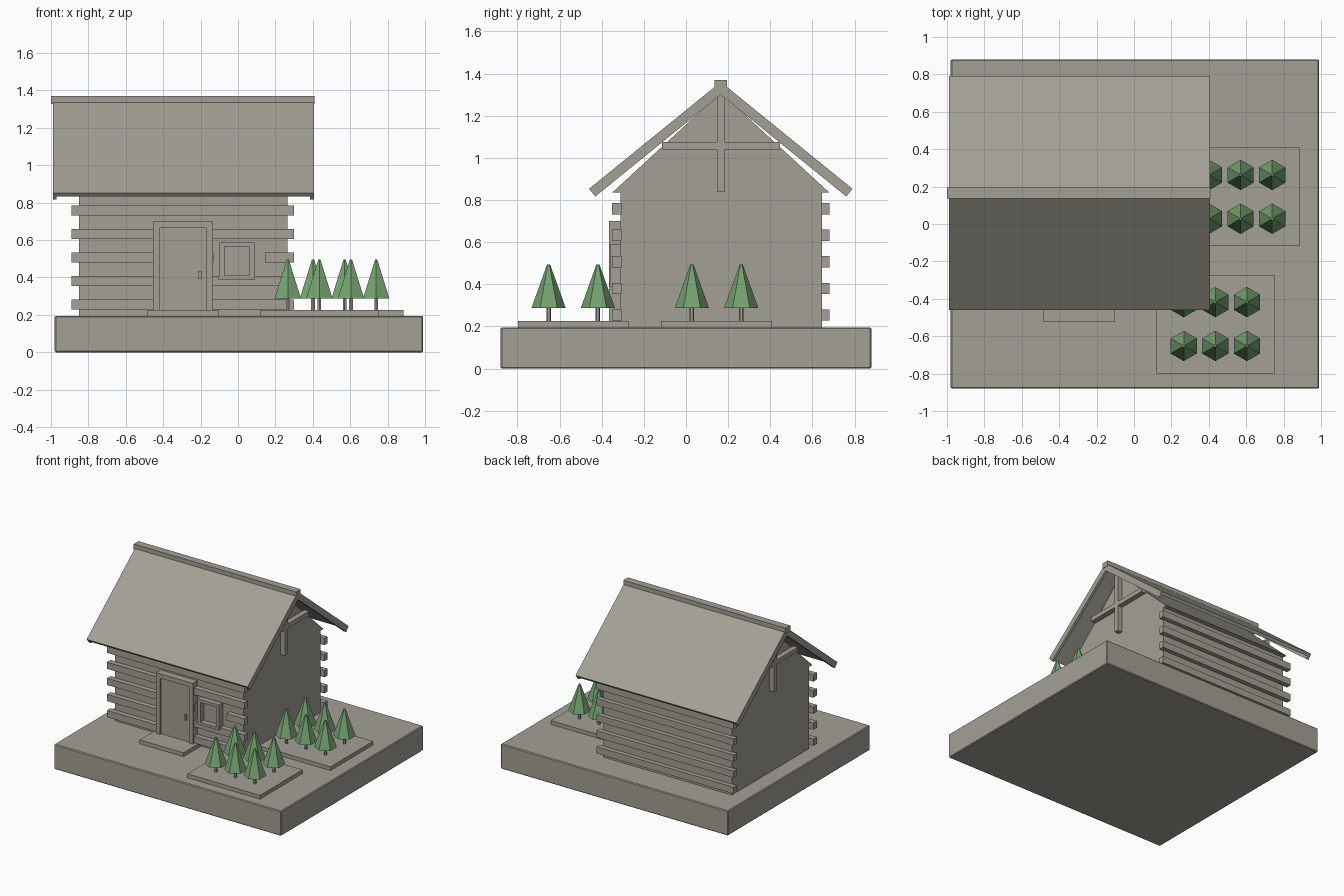
import bpy
from math import pi
from mathutils import Vector

cube = bpy.data.objects.get("Cube")
if cube:
    bpy.data.objects.remove(cube, do_unlink=True)


def material(name, colour):
    mat = bpy.data.materials.new(name)
    mat.use_nodes = True
    mat.diffuse_color = colour
    mat.node_tree.nodes["Principled BSDF"].inputs["Base Color"].default_value = colour
    return mat


stone = material("warm_grey", (0.37, 0.35, 0.305, 1))
green = material("leaf_green", (0.18, 0.36, 0.165, 1))


def mesh_object(name, verts, faces, mat):
    mesh = bpy.data.meshes.new(name)
    mesh.from_pydata(verts, [], faces)
    mesh.materials.append(mat)
    obj = bpy.data.objects.new(name, mesh)
    bpy.context.collection.objects.link(obj)
    return obj


def prism(name, profile, x0, x1, mat=stone):
    """Extrude a y-z profile (counter-clockwise seen from +x) along x."""
    n = len(profile)
    verts = [(x, y, z) for x in (x0, x1) for y, z in profile]
    faces = [tuple(reversed(range(n))), tuple(range(n, 2 * n))]
    faces += [(i, (i + 1) % n, n + (i + 1) % n, n + i) for i in range(n)]
    return mesh_object(name, verts, faces, mat)


def box(name, x0, x1, y0, y1, z0, z1):
    return prism(name, [(y0, z0), (y1, z0), (y1, z1), (y0, z1)], x0, x1)


def cone(name, x, y, z0, z1, r0, r1, sides, mat):
    bpy.ops.mesh.primitive_cone_add(vertices=sides, radius1=r0, radius2=r1,
                                    depth=z1 - z0, location=(x, y, (z0 + z1) / 2))
    obj = bpy.context.object
    obj.name = name
    obj.data.materials.append(mat)


GROUND = 0.195
MID = 0.165          # ridge line in y
WALL_L, WALL_R = -0.85, 0.265

# Ground slab with softened edges
base = box("ground_slab", -0.98, 0.99, -0.88, 0.88, 0, GROUND)
bevel = base.modifiers.new("edge", "BEVEL")
bevel.width = 0.006

# Cabin walls and gabled attic
box("walls", WALL_L, WALL_R, -0.31, 0.645, GROUND, 0.835)
prism("attic", [(-0.35, 0.835), (0.68, 0.835), (MID, 1.31)], WALL_L, WALL_R)

# Logs on front and back; one front log is split around the window
for i in range(5):
    z = 0.228 + i * 0.126
    box("back_log", -0.89, 0.3, 0.64, 0.68, z, z + 0.053)
    spans = [(-0.89, -0.13), (0.145, 0.3)] if i == 2 else [(-0.89, 0.3)]
    for x0, x1 in spans:
        box("front_log", x0, x1, -0.35, -0.305, z, z + 0.053)

# Roof halves, each with a barge board at both ends
for side in (-1, 1):
    top = Vector((0, 1.36))
    eave = Vector((side * 0.625, 0.853))
    slope = (eave - top).normalized()
    inward = Vector((slope.y * side, -slope.x * side))
    if inward.y > 0:
        inward = -inward

    def slab(t):
        drop = Vector((0, t / inward.y))
        pts = [top, eave, eave + inward * t, top + drop]
        pts = [(MID + p.x, p.y) for p in pts]
        return pts if side < 0 else pts[::-1]

    prism("roof_panel", slab(0.024), -0.985, 0.4)
    for x in (-0.99, 0.385):
        prism("barge_board", slab(0.047), x, x + 0.02)
box("ridge_cap", -1.0, 0.408, MID - 0.029, MID + 0.029, 1.328, 1.37)

# Cross timbers on both gables
for x0, x1 in ((WALL_L - 0.04, WALL_L), (WALL_R, WALL_R + 0.04)):
    box("gable_post", x0, x1, MID - 0.018, MID + 0.018, 0.838, 1.3)
    box("gable_beam", x0, x1, MID - 0.28, MID + 0.28, 1.04, 1.075)

# Door with frame, handle and step
box("door", -0.42, -0.17, -0.353, -0.3, 0.225, 0.665)
for x in (-0.455, -0.17):
    box("door_jamb", x, x + 0.035, -0.366, -0.3, 0.225, 0.7)
box("door_lintel", -0.42, -0.17, -0.366, -0.3, 0.665, 0.7)
box("door_handle", -0.213, -0.196, -0.366, -0.35, 0.392, 0.435)
box("door_step", -0.485, -0.105, -0.525, -0.3, GROUND, 0.225)

# Window
for x in (-0.1, 0.06):
    box("window_jamb", x, x + 0.027, -0.36, -0.3, 0.41, 0.568)
box("window_lintel", -0.1, 0.087, -0.36, -0.3, 0.565, 0.588)
box("window_sill", -0.108, 0.09, -0.362, -0.3, 0.39, 0.41)
box("window_pane", -0.075, 0.062, -0.318, -0.3, 0.41, 0.565)

# Planting beds with six small trees each
for bx, by in ((0.435, -0.535), (0.57, 0.145)):
    box("planting_bed", bx - 0.315, bx + 0.315, by - 0.263, by + 0.263, GROUND, 0.225)
    for dx in (-0.169, 0, 0.169):
        for dy in (-0.117, 0.117):
            x, y = bx + dx, by + dy
            cone("tree_trunk", x, y, 0.22, 0.295, 0.011, 0.011, 6, stone)
            cone("tree_crown", x, y, 0.288, 0.495, 0.081, 0.007, 6, green)
